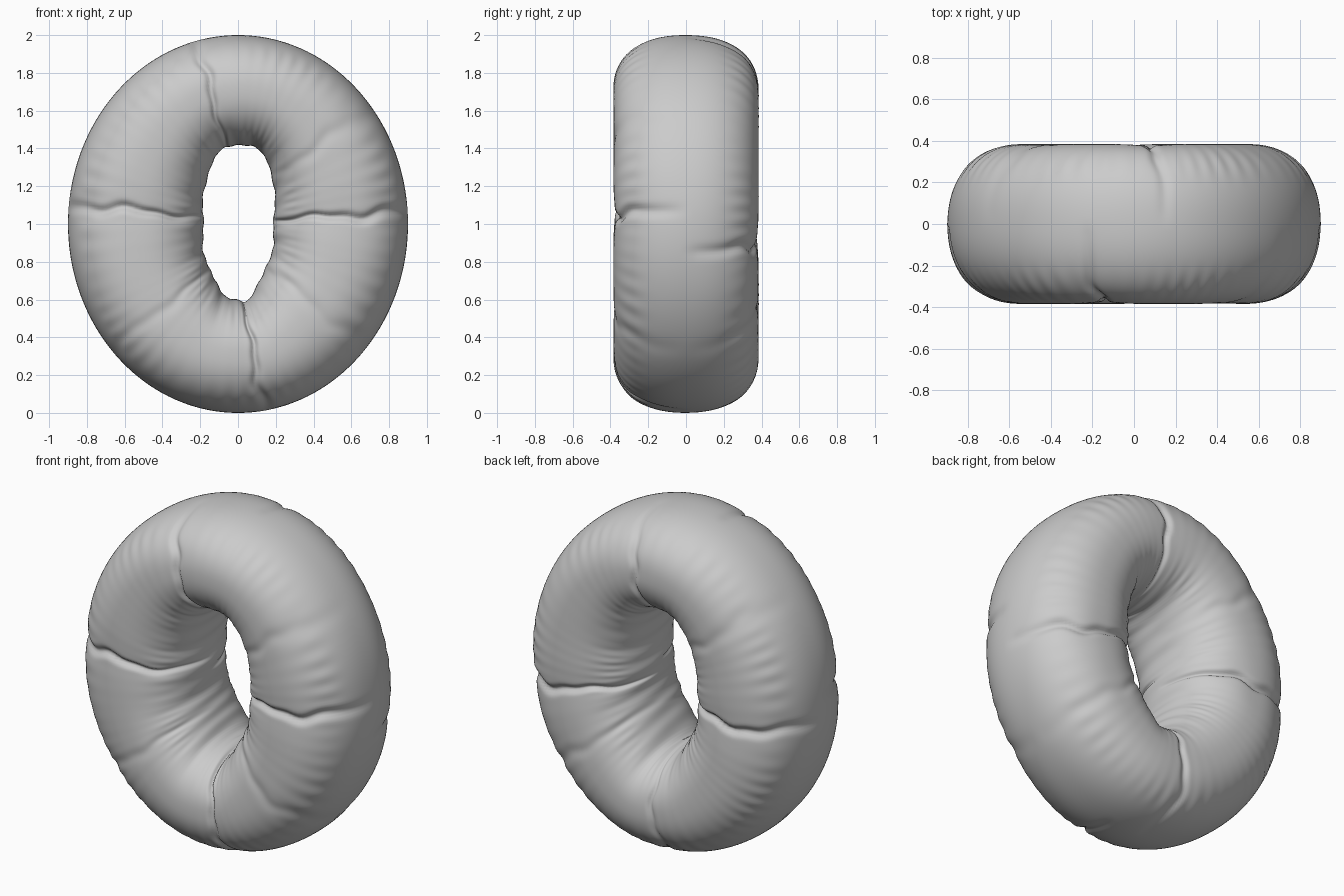
import bpy, bmesh, math
from math import sin, cos, pi, radians, exp

if "Cube" in bpy.data.objects:
    bpy.data.objects.remove(bpy.data.objects["Cube"])

N, M = 400, 96            # steps around the ring, steps around the tube

# Hole outline: (degrees, x, z)
HOLE = [(0, .185, 1.0), (25, .20, 1.15), (50, .16, 1.33), (70, .10, 1.41), (90, 0, 1.42),
        (110, -.09, 1.40), (130, -.14, 1.32), (155, -.19, 1.14), (180, -.18, 1.0),
        (200, -.19, .86), (225, -.14, .74), (255, -.07, .61), (270, 0, .60),
        (285, .05, .58), (310, .13, .73), (335, .19, .87), (360, .185, 1.0)]

# Creases: (side: -1 front / 1 back, degrees, depth, width in degrees)
CREASES = [(-1, 174, .07, 1.8), (-1, 3.5, .07, 1.8), (-1, 104, .06, 1.8), (-1, 279, .06, 1.8),
           (1, -9, .07, 1.8), (1, 183, .07, 1.8), (1, 82, .05, 1.8), (1, 266, .04, 1.8),
           (-1, 38, .02, 3), (-1, 222, .02, 3), (-1, 318, .02, 3), (1, 140, .02, 3), (1, 320, .02, 3)]


def hole_point(deg):
    deg %= 360
    for (a, x0, z0), (b, x1, z1) in zip(HOLE, HOLE[1:]):
        if a <= deg <= b:
            f = (deg - a) / (b - a)
            return x0 + (x1 - x0) * f, z0 + (z1 - z0) * f


def smooth_hole(deg):
    pts = [hole_point(deg + d) for d in (-6, -3, 0, 3, 6)]
    return sum(p[0] for p in pts) / 5, sum(p[1] for p in pts) / 5


def spow(v, e):
    return math.copysign(abs(v) ** e, v)


def dent(deg, u, side):
    """Fraction by which the tube section shrinks at a crease."""
    total = 0
    for s, a, depth, w in CREASES:
        wob = 1.2 * sin(u * 5 + a) + .6 * sin(u * 11 + 2 * a)
        d = (deg - a - wob + 180) % 360 - 180
        fade = max(0, side * s) ** .7
        total += fade * depth * (exp(-(d / w) ** 2) + .35 * exp(-(d / (5 * w)) ** 2))
    return total


def ring_point(i, j):
    deg = 360 * i / N
    t, v = radians(deg), 2 * pi * j / M
    ox, oz = .9 * cos(t), 1 + sin(t)
    hx, hz = smooth_hole(deg)
    u = spow(cos(v), 2 / 2.3)          # 1 outside, -1 at the hole
    y = spow(sin(v), 2 / 2.3)
    k = 1 - dent(deg, u, y)
    # fine puckers along the outer and inner shoulders
    sh = exp(-((abs(y) - .75) / .16) ** 2)
    rip = sin(58 * t + 2 * sin(5 * t)) * (.6 + .4 * sin(7 * t + y))
    k += sh * rip * (.007 if u > 0 else .004)
    if u < -.4:
        k += .012 * sin(23 * t + 3 * y) * (-u - .4)
    u, y = u * k, y * k
    f = (u + 1) / 2
    return hx + (ox - hx) * f, .385 * y, hz + (oz - hz) * f


# Inflated ring
bm = bmesh.new()
grid = [[bm.verts.new(ring_point(i, j)) for j in range(M)] for i in range(N)]
for i in range(N):
    for j in range(M):
        n, m = (i + 1) % N, (j + 1) % M
        bm.faces.new((grid[i][j], grid[n][j], grid[n][m], grid[i][m])).smooth = True
bmesh.ops.recalc_face_normals(bm, faces=bm.faces)
mesh = bpy.data.meshes.new("inflated_ring")
bm.to_mesh(mesh)
bm.free()
ring = bpy.data.objects.new("inflated_ring", mesh)
bpy.context.collection.objects.link(ring)
